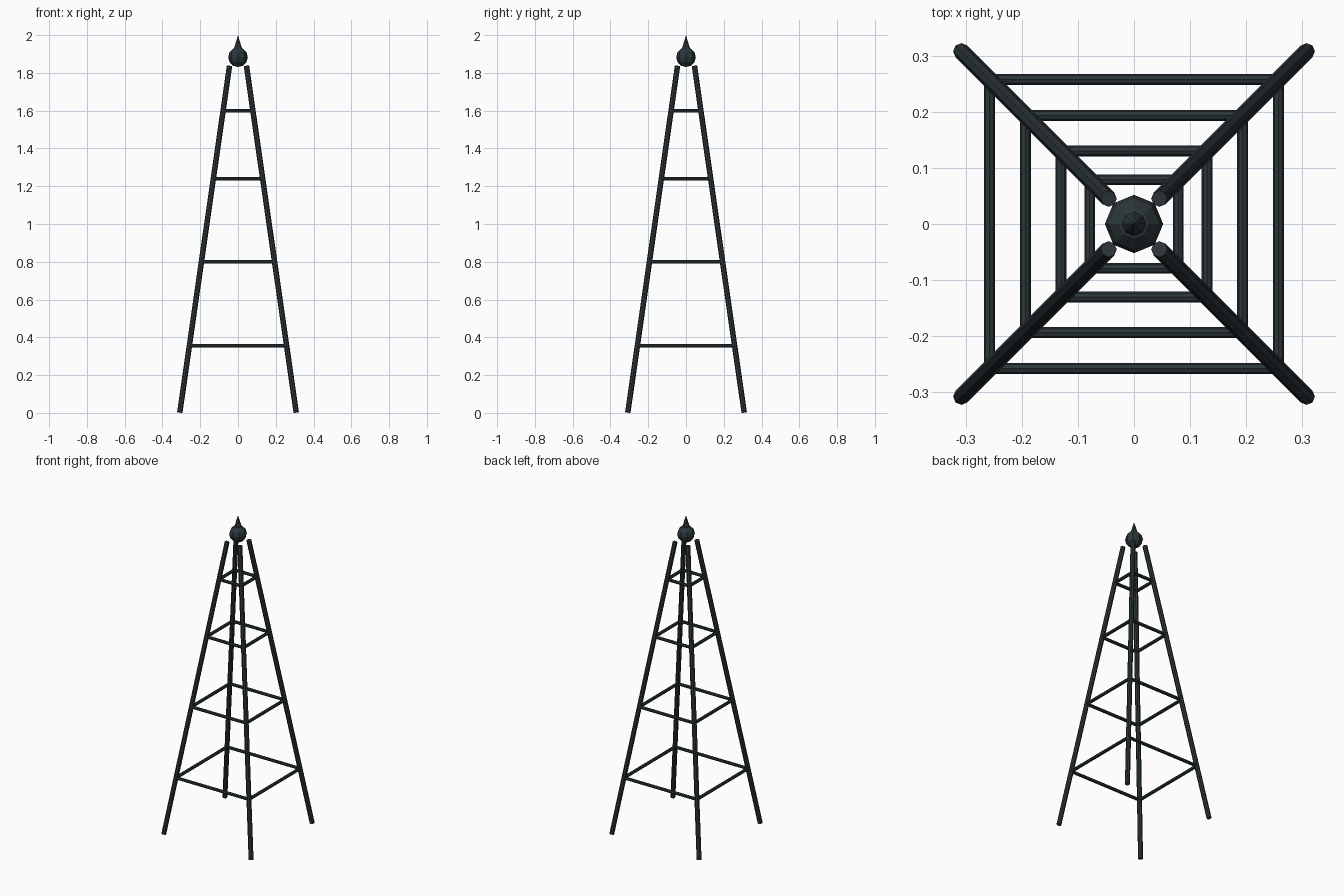
import bpy
from mathutils import Vector

if "Cube" in bpy.data.objects:
    bpy.data.objects.remove(bpy.data.objects["Cube"], do_unlink=True)

iron = bpy.data.materials.new("dark_slate_iron")
iron.use_nodes = True
COLOUR = (0.025, 0.037, 0.042, 1)
iron.diffuse_color = COLOUR
iron.node_tree.nodes["Principled BSDF"].inputs["Base Color"].default_value = COLOUR


def finish(name):
    obj = bpy.context.object
    obj.name = name
    obj.data.materials.append(iron)
    return obj


def bar(name, start, end, radius):
    """Eight-sided rod between two points."""
    a, b = Vector(start), Vector(end)
    bpy.ops.mesh.primitive_cylinder_add(vertices=8, radius=radius, depth=(b - a).length,
                                        location=(a + b) / 2)
    obj = finish(name)
    obj.rotation_euler = (b - a).to_track_quat("Z", "Y").to_euler()
    return obj


FOOT, HEAD = (0.308, 0.003), (0.045, 1.836)
CORNERS = {"front_left": (1, -1), "back_left": (1, 1),
           "back_right": (-1, 1), "front_right": (-1, -1)}

# Four leaning legs
for label, (sx, sy) in CORNERS.items():
    bar("leg_" + label, (sx * FOOT[0], sy * FOOT[0], FOOT[1]),
        (sx * HEAD[0], sy * HEAD[0], HEAD[1]), 0.0145)

# Square rings of rungs joining the legs
signs = list(CORNERS.values())
sides = ["left", "back", "right", "front"]
for level, z in enumerate((0.355, 0.80, 1.24, 1.60), 1):
    t = (z - FOOT[1]) / (HEAD[1] - FOOT[1])
    r = FOOT[0] + (HEAD[0] - FOOT[0]) * t
    for i, side in enumerate(sides):
        a, b = signs[i], signs[(i + 1) % 4]
        bar(f"rung_{side}_{level}", (a[0] * r, a[1] * r, z), (b[0] * r, b[1] * r, z), 0.0098)

# Faceted ball and spike on top
bpy.ops.mesh.primitive_uv_sphere_add(segments=8, ring_count=6, radius=0.052,
                                     location=(0, 0, 1.883))
finish("finial_ball")
bpy.ops.mesh.primitive_cone_add(vertices=8, radius1=0.027, radius2=0, depth=0.09,
                                location=(0, 0, 1.955))
finish("finial_spike")
